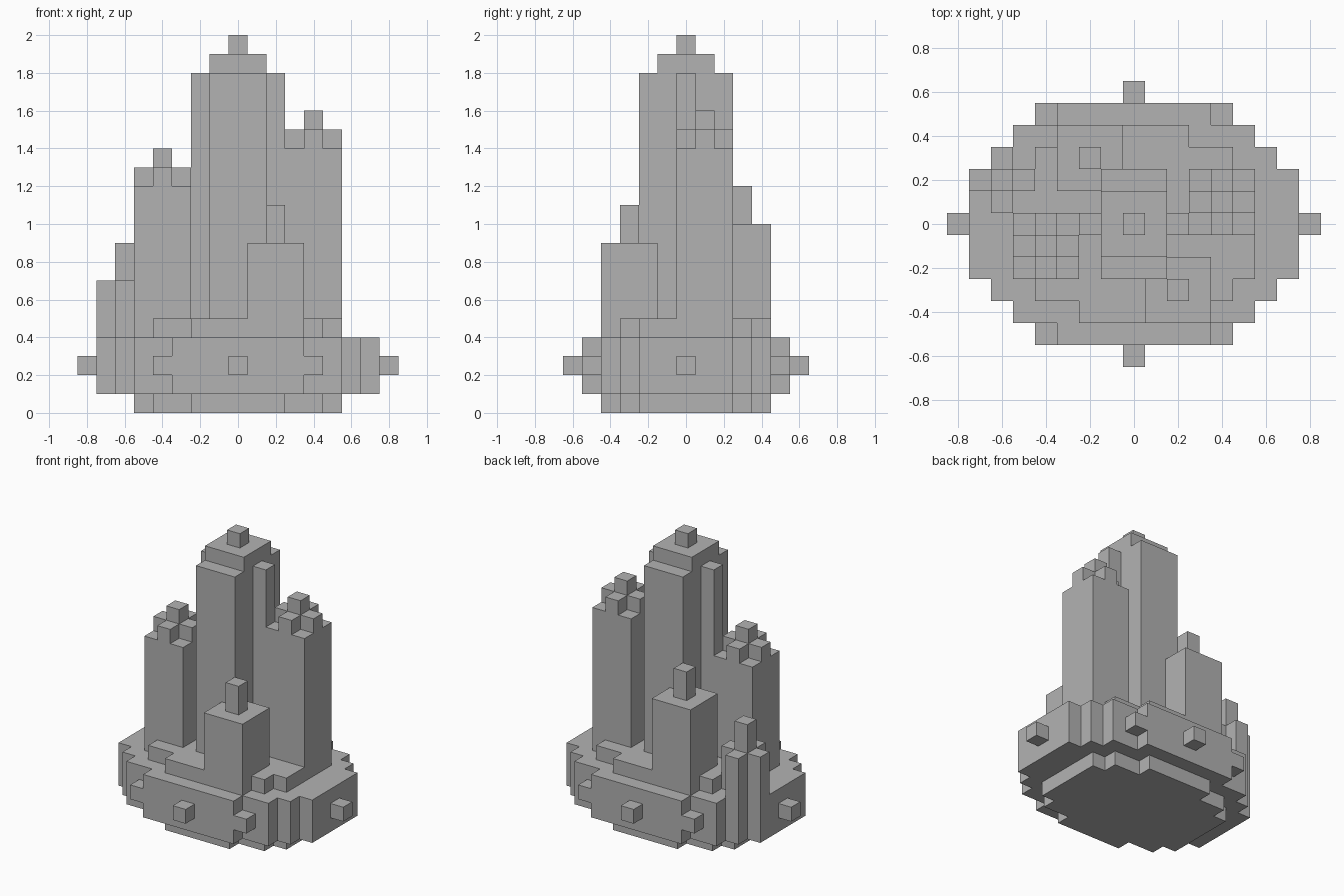
import bpy, bmesh
from mathutils import Vector

if "Cube" in bpy.data.objects:
    bpy.data.objects.remove(bpy.data.objects["Cube"])

U = 0.1  # block size; block (0, 0, 0) is centred on the z axis and rests on the ground

stone = bpy.data.materials.new("grey stone")
stone.diffuse_color = (0.448, 0.448, 0.448, 1)
stone.use_nodes = True
stone.node_tree.nodes["Principled BSDF"].inputs["Base Color"].default_value = stone.diffuse_color

parts = {}  # part name -> set of blocks


def box(x, y, z):
    """Blocks in inclusive x and y ranges, from level z[0] up to z[1]."""
    return {(i, j, k) for i in range(x[0], x[1] + 1)
            for j in range(y[0], y[1] + 1) for k in range(z[0], z[1])}


def stepped(widths, z):
    """Oval layer: half width for each distance |y| from the middle row."""
    cells = set()
    for d, w in enumerate(widths):
        for j in {d, -d}:
            cells |= box((-w, w), (j, j), z)
    return cells


def plus(cx, cy, z):
    return box((cx - 1, cx + 1), (cy, cy), z) | box((cx, cx), (cy - 1, cy + 1), z)


def square(cx, cy, z):
    return box((cx - 1, cx + 1), (cy - 1, cy + 1), z)


def post(cx, cy, z):
    return box((cx, cx), (cy, cy), z)


# Base: foot, wide slab, raised platform
parts["foot"] = stepped([5, 5, 5, 4, 2], (0, 1))
parts["slab"] = stepped([7, 7, 7, 6, 5, 3], (1, 4))
parts["platform"] = (stepped([5, 5, 5, 4], (4, 5))
                     | box((-2, 3), (-4, -4), (4, 5)) | box((-3, 2), (4, 4), (4, 5)))

# Studs around the slab
parts["side_studs"] = post(8, 0, (2, 3)) | post(-8, 0, (2, 3))
parts["end_studs"] = post(0, 6, (2, 3)) | post(0, -6, (2, 3))
parts["corner_studs"] = set().union(
    *(post(sx * 4, sy * 5, (2, 3)) for sx in (-1, 1) for sy in (-1, 1)))

# Central tower with side ribs, cap and tip
parts["main_tower"] = box((-1, 1), (-2, 2), (5, 18))
parts["tower_ribs"] = post(2, 0, (5, 18)) | post(-2, 0, (5, 18))
parts["tower_cap"] = square(0, 0, (18, 19))
parts["tower_tip"] = post(0, 0, (19, 20))

# Two side towers crowned by a plus and a tip
for name, cx, cy, h in (("left_tower", -4, -1, 12), ("right_tower", 4, 1, 14)):
    parts[name] = square(cx, cy, (5, h))
    parts[name + "_crown"] = plus(cx, cy, (h, h + 1)) | post(cx, cy, (h + 1, h + 2))

# Front and back pillars with a thin spike
for name, cx, cy, h in (("front_pillar", 2, -3, 9), ("back_pillar", -2, 3, 10)):
    parts[name] = square(cx, cy, (5, h))
    parts[name + "_spike"] = post(cx, cy, (h, h + 2))

# Small crystal on the left edge
parts["small_crystal"] = plus(-6, 2, (4, 7)) | post(-6, 2, (7, 9))

solid = set().union(*parts.values())
used = set()
AXES = [Vector(v) for v in ((1, 0, 0), (0, 1, 0), (0, 0, 1))]


def build(name, cells):
    """Skin the blocks with outer faces only, then merge the flat areas."""
    bm = bmesh.new()
    for c in cells:
        centre = Vector(c) + Vector((0, 0, 0.5))
        for a in range(3):
            for s in (1, -1):
                n = AXES[a] * s
                near = tuple(int(c[i] + n[i]) for i in range(3))
                if near in solid:
                    continue
                u, v = AXES[(a + 1) % 3] / 2, AXES[(a + 2) % 3] / 2 * s
                mid = centre + n / 2
                bm.faces.new([bm.verts.new(p * U) for p in
                              (mid - u - v, mid + u - v, mid + u + v, mid - u + v)])
    bmesh.ops.remove_doubles(bm, verts=bm.verts[:], dist=0.001)
    bmesh.ops.dissolve_limit(bm, angle_limit=0.01, verts=bm.verts[:], edges=bm.edges[:])
    mesh = bpy.data.meshes.new(name)
    bm.to_mesh(mesh)
    bm.free()
    mesh.materials.append(stone)
    bpy.context.collection.objects.link(bpy.data.objects.new(name, mesh))


for name, cells in parts.items():
    build(name, cells - used)
    used |= cells
